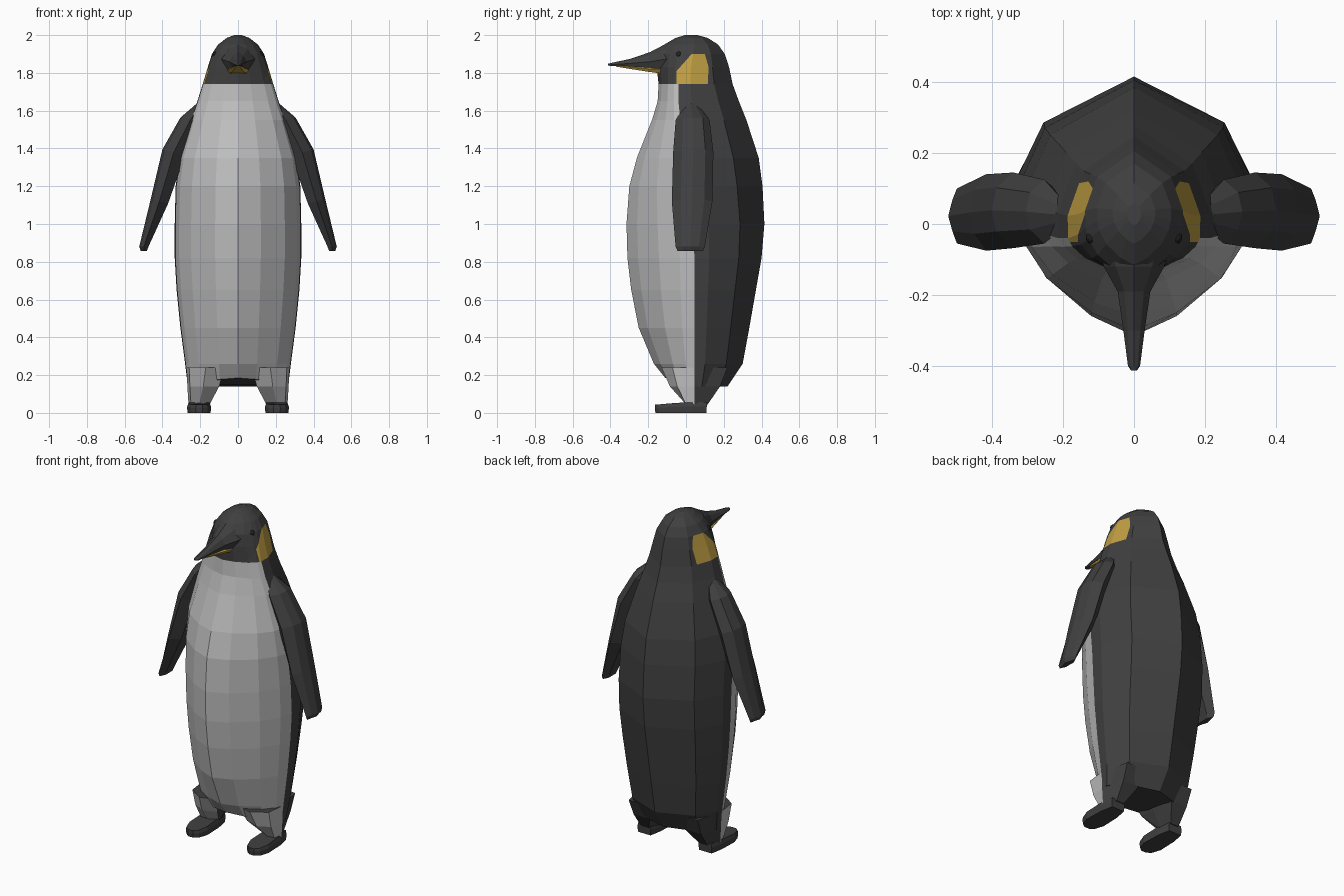
import bpy, bmesh, math
from mathutils import Vector

if "Cube" in bpy.data.objects:
    bpy.data.objects.remove(bpy.data.objects["Cube"])


def material(name, rgb):
    m = bpy.data.materials.new(name)
    m.diffuse_color = (*rgb, 1)
    m.use_nodes = True
    m.node_tree.nodes["Principled BSDF"].inputs["Base Color"].default_value = m.diffuse_color
    return m


MATS = [material("charcoal", (0.05, 0.05, 0.05)),
        material("belly_white", (0.52, 0.52, 0.52)),
        material("amber", (0.52, 0.34, 0.055)),
        material("eye_black", (0.015, 0.015, 0.015))]
DARK, WHITE, AMBER, EYE = range(4)


def loft(rings, rule):
    """Skin a list of closed rings; rule(ring, segment) gives the material."""
    bm = bmesh.new()
    vs = [[bm.verts.new(p) for p in r] for r in rings]
    n = len(rings[0])
    for i in range(len(rings) - 1):
        for j in range(n):
            k = (j + 1) % n
            f = bm.faces.new((vs[i][j], vs[i][k], vs[i + 1][k], vs[i + 1][j]))
            f.material_index = rule(i, j)
    for r in (vs[0], vs[-1]):
        bm.faces.new(r).material_index = rule(-1, 0)
    bmesh.ops.recalc_face_normals(bm, faces=bm.faces)
    return bm


def finish(name, bm):
    me = bpy.data.meshes.new(name)
    bm.to_mesh(me)
    bm.free()
    for m in MATS:
        me.materials.append(m)
    ob = bpy.data.objects.new(name, me)
    bpy.context.collection.objects.link(ob)
    return ob


# Body and head: height, front y, back y, half width, y of the colour seam
LEVELS = [
    (0.14, -0.11, 0.22, 0.265, 0.045),
    (0.26, -0.17, 0.30, 0.28, 0.045),
    (0.45, -0.25, 0.335, 0.305, 0.045),
    (0.65, -0.29, 0.37, 0.325, 0.045),
    (0.82, -0.31, 0.40, 0.335, 0.045),
    (1.00, -0.315, 0.415, 0.335, 0.035),
    (1.20, -0.30, 0.405, 0.33, 0.01),
    (1.35, -0.26, 0.385, 0.31, -0.01),
    (1.55, -0.18, 0.32, 0.25, -0.03),
    (1.65, -0.15, 0.28, 0.215, -0.04),
    (1.74, -0.145, 0.247, 0.187, -0.04),
    (1.83, -0.155, 0.228, 0.16, -0.03),
    (1.90, -0.155, 0.205, 0.138, -0.01),
    (1.95, -0.115, 0.17, 0.105, 0.01),
    (1.985, -0.055, 0.115, 0.06, 0.02),
    (2.00, -0.005, 0.06, 0.02, 0.025),
]
# Half section from front to back: width fraction, depth fraction from seam
SECTION = [(0.0, -1), (0.36, -0.84), (0.74, -0.53), (0.93, -0.22), (0.99, 0),
           (1.0, 0.22), (0.76, 0.66), (0.0, 1)]
SECTION += [(-a, d) for a, d in SECTION[-2:0:-1]]


def body_ring(z, front, back, w, seam):
    ring = []
    for a, d in SECTION:
        y = seam + (d * (back - seam) if d > 0 else d * (seam - front))
        # the lowest ring arches up at the front
        lift = 0.045 * max(0, -d) if z < 0.2 else 0
        ring.append((a * w, y, z + lift))
    return ring


def body_rule(i, j):
    front = j < 4 or j >= len(SECTION) - 4
    return WHITE if front and 0 <= i < 10 else DARK


bm = loft([body_ring(*lv) for lv in LEVELS], body_rule)

# Ear patches cut into the sides of the head
PATCH = [(-0.05, 1.74), (0.115, 1.74), (0.12, 1.83), (0.10, 1.9),
         (0.03, 1.9), (-0.05, 1.81)]
planes = []
for (y0, z0), (y1, z1) in zip(PATCH, PATCH[1:] + PATCH[:1]):
    planes.append((Vector((0, y0, z0)), Vector((0, z1 - z0, y0 - y1)).normalized()))
for co, no in planes[1:]:
    fs = [f for f in bm.faces if 1.742 < f.calc_center_median().z < 1.94
          and abs(f.calc_center_median().x) > 0.07]
    geom = set(fs)
    for f in fs:
        geom.update(f.edges)
        geom.update(f.verts)
    bmesh.ops.bisect_plane(bm, geom=list(geom), dist=1e-5, plane_co=co, plane_no=no)
for f in bm.faces:
    c = f.calc_center_median()
    if abs(c.x) > 0.07 and all((c - co).dot(no) < 0 for co, no in planes):
        f.material_index = AMBER
finish("body", bm)


# Beak: y, half width, top, bottom
def beak_ring(y, w, top, bot):
    h = top - bot
    half = [(0, top), (0.6 * w, top - 0.2 * h), (w, top - 0.6 * h), (0.75 * w, bot)]
    return [(x, y, z) for x, z in half] + [(-x, y, z) for x, z in half[:0:-1]]


UPPER = [(-0.04, 0.11, 1.965, 1.83), (-0.12, 0.085, 1.947, 1.82),
         (-0.19, 0.046, 1.91, 1.825), (-0.30, 0.03, 1.873, 1.835),
         (-0.40, 0.017, 1.852, 1.837), (-0.413, 0.008, 1.848, 1.839)]
LOWER = [(-0.12, 0.062, 1.845, 1.795), (-0.20, 0.042, 1.845, 1.806),
         (-0.29, 0.026, 1.845, 1.82), (-0.37, 0.012, 1.844, 1.833)]
finish("upper_beak", loft([beak_ring(*r) for r in UPPER], lambda i, j: DARK))
finish("lower_beak", loft([beak_ring(*r) for r in LOWER], lambda i, j: AMBER))

# Wing: height, inner x, outer x, front y, back y
WING = [(1.65, 0.17, 0.20, 0.0, 0.05), (1.55, 0.20, 0.305, -0.055, 0.125),
        (1.38, 0.28, 0.40, -0.068, 0.145), (1.12, 0.37, 0.462, -0.075, 0.14),
        (0.88, 0.474, 0.523, -0.055, 0.10), (0.858, 0.482, 0.515, -0.045, 0.09)]


def wing_ring(s, z, xi, xo, f, b):
    m, d = (xi + xo) / 2, b - f
    pts = [(m, f), (xo - 0.012, f + 0.22 * d), (xo, f + 0.5 * d), (xo - 0.012, f + 0.8 * d),
           (m, b), (xi, f + 0.75 * d), (xi, f + 0.25 * d)]
    # the ring leans so that its inner side hangs lower
    return [(s * x, y, z + (x - m) * 0.25 * (z > 0.9)) for x, y in pts]


# Leg: height, outer x, inner x, front y, back y
LEG = [(0.24, 0.272, 0.07, -0.13, 0.22), (0.14, 0.268, 0.10, -0.085, 0.18),
       (0.045, 0.262, 0.15, 0.0, 0.115)]


def leg_ring(s, z, xo, xi, f, b):
    seam = 0.045
    pts = [(xo, seam), (xo * 0.95, f * 0.55), ((xo + xi) / 2, f), (xi, f + 0.03),
           (xi, seam), (xi + 0.02, b), (xo - 0.04, b)]
    return [(s * x, y, z) for x, y in pts]


# Foot outline from heel to toe
SOLE = [(0.045, 0.11), (0.06, 0.03), (0.064, -0.09), (0.045, -0.145), (0.018, -0.165)]
SOLE += [(-x, y) for x, y in SOLE[::-1]]


def foot_ring(s, k, top):
    return [(s * (0.206 + x * k), y * (1 if top else 0.98),
             (0.058 if y > 0 else 0.058 + y * 0.09) if top else 0) for x, y in SOLE]


for s, side in ((1, "left"), (-1, "right")):
    finish(side + "_wing", loft([wing_ring(s, *r) for r in WING], lambda i, j: DARK))
    finish(side + "_leg", loft([leg_ring(s, *r) for r in LEG],
                               lambda i, j: WHITE if i >= 0 and j < 3 else DARK))
    mid = [(x, y, z * 0.6) for x, y, z in foot_ring(s, 1.0, True)]
    finish(side + "_foot", loft([foot_ring(s, 0.95, False), mid, foot_ring(s, 0.9, True)],
                                lambda i, j: DARK))
    # Eye
    eye = bmesh.new()
    bmesh.ops.create_uvsphere(eye, u_segments=10, v_segments=6, radius=0.018)
    bmesh.ops.translate(eye, verts=eye.verts, vec=(s * 0.118, -0.038, 1.895))
    for f in eye.faces:
        f.material_index = EYE
    finish(side + "_eye", eye)
